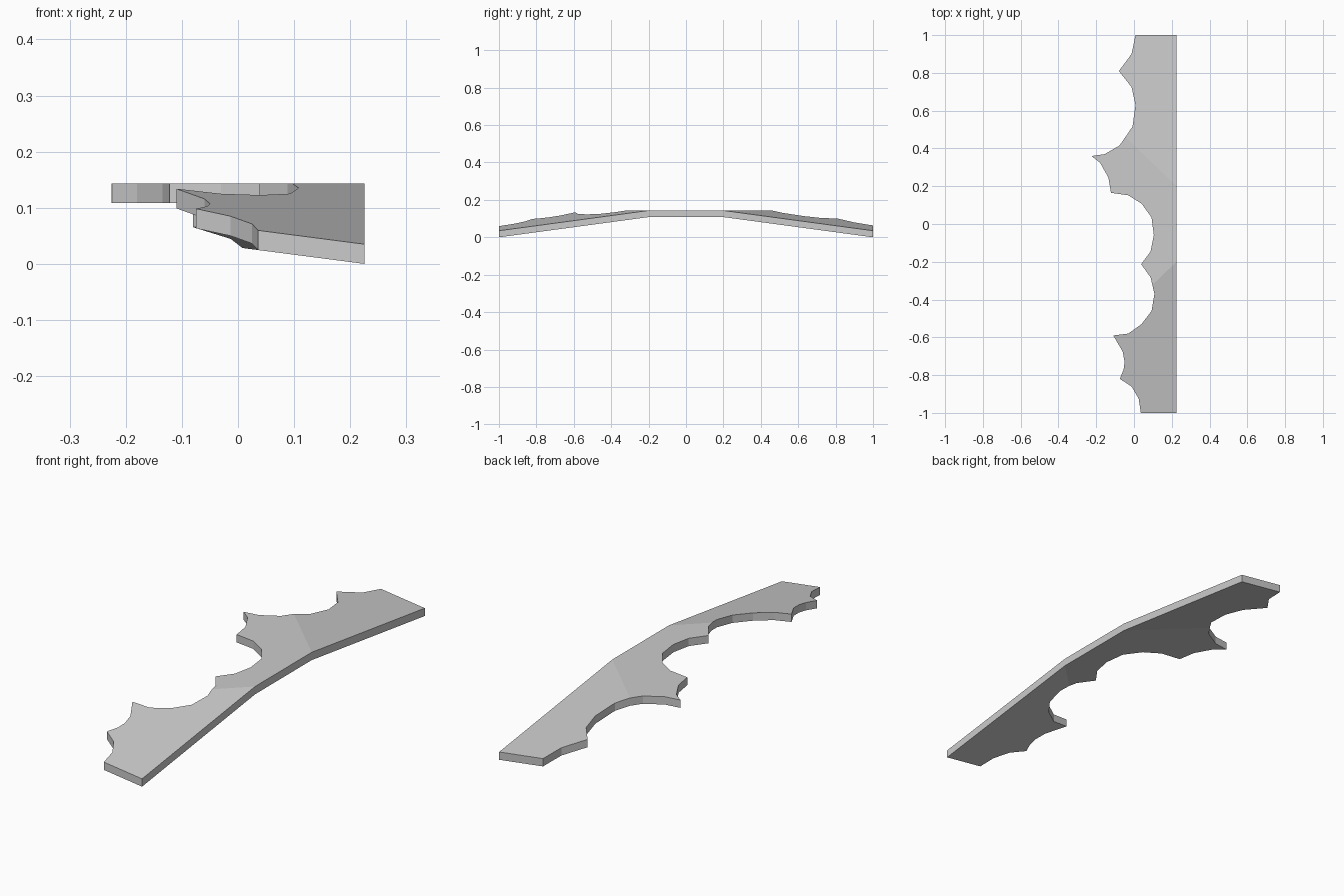
import bpy, bmesh
from mathutils import Vector

if "Cube" in bpy.data.objects:
    bpy.data.objects.remove(bpy.data.objects["Cube"])

RIGHT, FLAT, THICK = 0.225, 0.108, 0.035
SLOPE_X, SLOPE_Y = 0.13, 0.135

# Scalloped left edge in plan, from back to front
edge = [(0.008, 1), (-0.013, 0.9), (-0.08, 0.81), (-0.013, 0.725), (0.008, 0.63),
        (-0.008, 0.515), (-0.077, 0.415), (-0.155, 0.37), (-0.225, 0.36),
        (-0.18, 0.325), (-0.135, 0.245), (-0.122, 0.165), (-0.03, 0.152),
        (0.04, 0.108), (0.093, 0.035), (0.105, -0.06), (0.088, -0.145),
        (0.038, -0.213), (0.088, -0.283), (0.108, -0.37), (0.093, -0.46),
        (0.04, -0.53), (-0.03, -0.58), (-0.11, -0.59), (-0.06, -0.675),
        (-0.05, -0.73), (-0.055, -0.77), (-0.075, -0.82), (-0.013, -0.86),
        (0.025, -0.925), (0.036, -1)]
outline = edge + [(RIGHT, -1), (RIGHT, 1)]


def underside(x, y):
    """Flat middle, with both ends sloping down to the outer right corners."""
    return min(FLAT, SLOPE_Y * (1 - abs(y)) + SLOPE_X * (RIGHT - x))


# Flat plan, cut along the two slanted creases
bm = bmesh.new()
bm.faces.new([bm.verts.new((x, y, 0)) for x, y in outline])
for side in (1, -1):
    bmesh.ops.bisect_plane(bm, geom=bm.verts[:] + bm.edges[:] + bm.faces[:], dist=1e-5,
                           plane_co=Vector((RIGHT, 0.2 * side, 0)),
                           plane_no=Vector((SLOPE_X, SLOPE_Y * side, 0)).normalized())

# Drape onto the slopes and give it thickness
for v in bm.verts:
    v.co.z = underside(v.co.x, v.co.y)
top = bmesh.ops.extrude_face_region(bm, geom=bm.faces[:], use_keep_orig=True)
for v in [g for g in top["geom"] if isinstance(g, bmesh.types.BMVert)]:
    v.co.z += THICK
bmesh.ops.recalc_face_normals(bm, faces=bm.faces[:])

mesh = bpy.data.meshes.new("scalloped_slab")
bm.to_mesh(mesh)
bm.free()
slab = bpy.data.objects.new("scalloped_slab", mesh)
bpy.context.collection.objects.link(slab)
